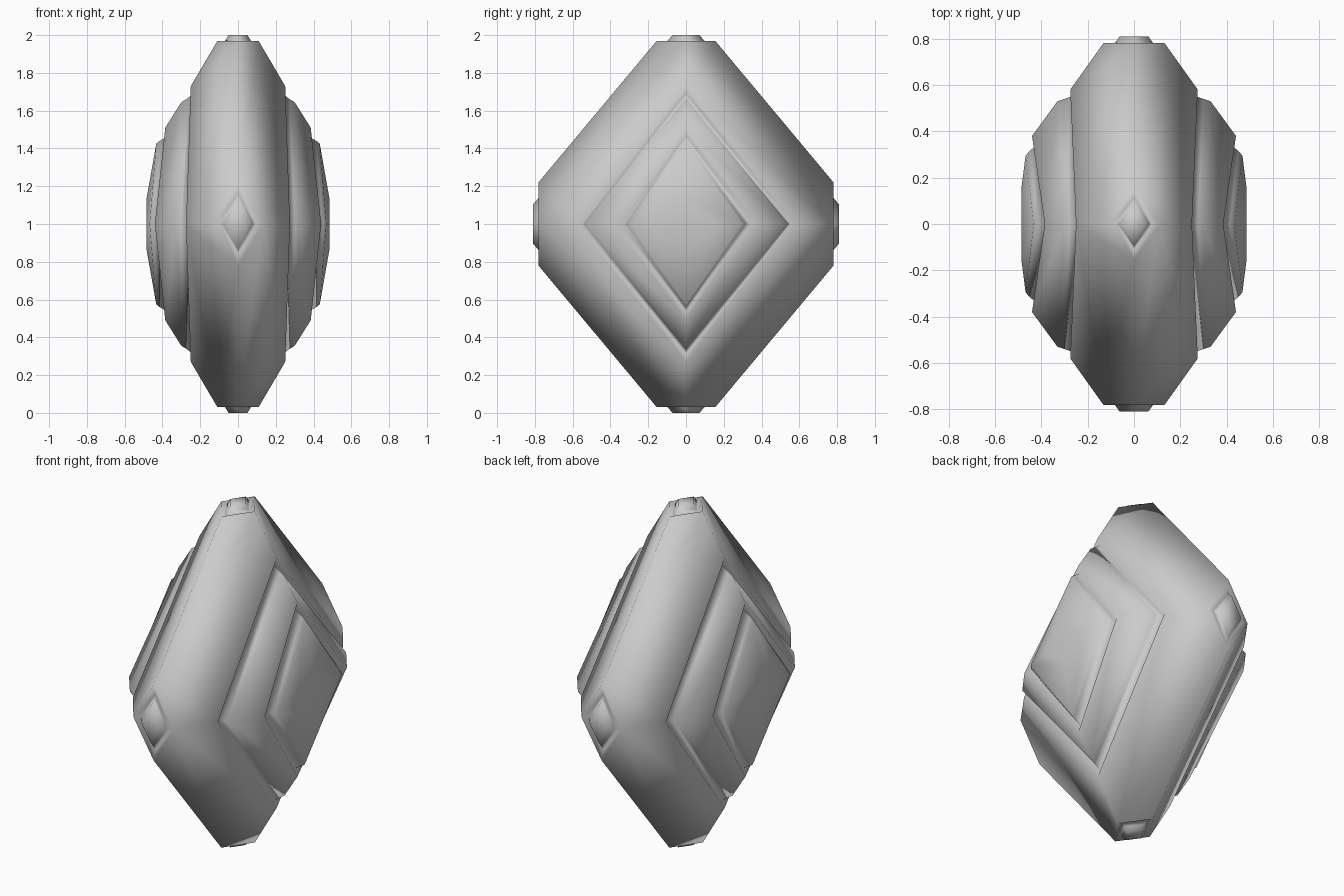
import bpy, bmesh
from mathutils import Vector

if "Cube" in bpy.data.objects:
    bpy.data.objects.remove(bpy.data.objects["Cube"])

# Half profile from rim to cap: (x at y tip, x at z tip, y radius, z radius)
RINGS = [
    (0.275, 0.25, 0.58, 0.73),     # body shoulder
    (0.255, 0.235, 0.555, 0.69),   # groove
    (0.30, 0.275, 0.54, 0.66),     # middle panel foot
    (0.33, 0.30, 0.53, 0.645),
    (0.44, 0.385, 0.38, 0.51),     # middle panel top edge
    (0.415, 0.37, 0.345, 0.465),   # groove
    (0.45, 0.415, 0.315, 0.44),    # outer panel foot
    (0.468, 0.433, 0.295, 0.425),
    (0.485, 0.485, 0.16, 0.13),    # cap
]


def add_ring(bm, sx, r):
    xy, xz, y, z = r
    return [bm.verts.new(p) for p in
            ((sx * xy, y, 0), (sx * xz, 0, z), (sx * xy, -y, 0), (sx * xz, 0, -z))]


def push_ring(bm, face, scale, offset):
    """Extrude a face, scale it about its centre and move it outwards."""
    n, c = face.normal.copy(), face.calc_center_median()
    new = bmesh.ops.extrude_discrete_faces(bm, faces=[face])["faces"][0]
    for v in new.verts:
        v.co = c + (v.co - c) * scale + n * offset
    new.normal_update()
    return new


bm = bmesh.new()

# Stepped rhombus body, both sides of the shared rim
rim = add_ring(bm, 1, (0, 0, 0.965, 1.155))
for sx in (1, -1):
    prev = rim
    for r in RINGS:
        cur = add_ring(bm, sx, r)
        for i in range(4):
            j = (i + 1) % 4
            bm.faces.new((prev[i], prev[j], cur[j], cur[i]))
        prev = cur
    bm.faces.new(prev)
bmesh.ops.recalc_face_normals(bm, faces=bm.faces)

# Cut the four corners and grow a small stud in each
for axis, dist in (((0, 1, 0), 0.78), ((0, -1, 0), 0.78),
                   ((0, 0, 1), 0.97), ((0, 0, -1), 0.97)):
    n = Vector(axis)
    bmesh.ops.bisect_plane(bm, geom=bm.verts[:] + bm.edges[:] + bm.faces[:],
                           plane_co=n * dist, plane_no=n, clear_outer=True)
    hole = [e for e in bm.edges if e.is_boundary]
    cap = bmesh.ops.contextual_create(bm, geom=hole)["faces"][0]
    cap.normal_update()
    if cap.normal.dot(n) < 0:
        cap.normal_flip()
    for scale, offset in ((0.72, -0.015), (0.85, 0.018), (0.76, 0.027)):
        cap = push_ring(bm, cap, scale, offset)

bmesh.ops.recalc_face_normals(bm, faces=bm.faces)
bmesh.ops.translate(bm, verts=bm.verts, vec=(0, 0, 1))
for f in bm.faces:
    f.smooth = True

mesh = bpy.data.meshes.new("gem_body")
bm.to_mesh(mesh)
bm.free()
body = bpy.data.objects.new("gem_body", mesh)
bpy.context.collection.objects.link(body)
